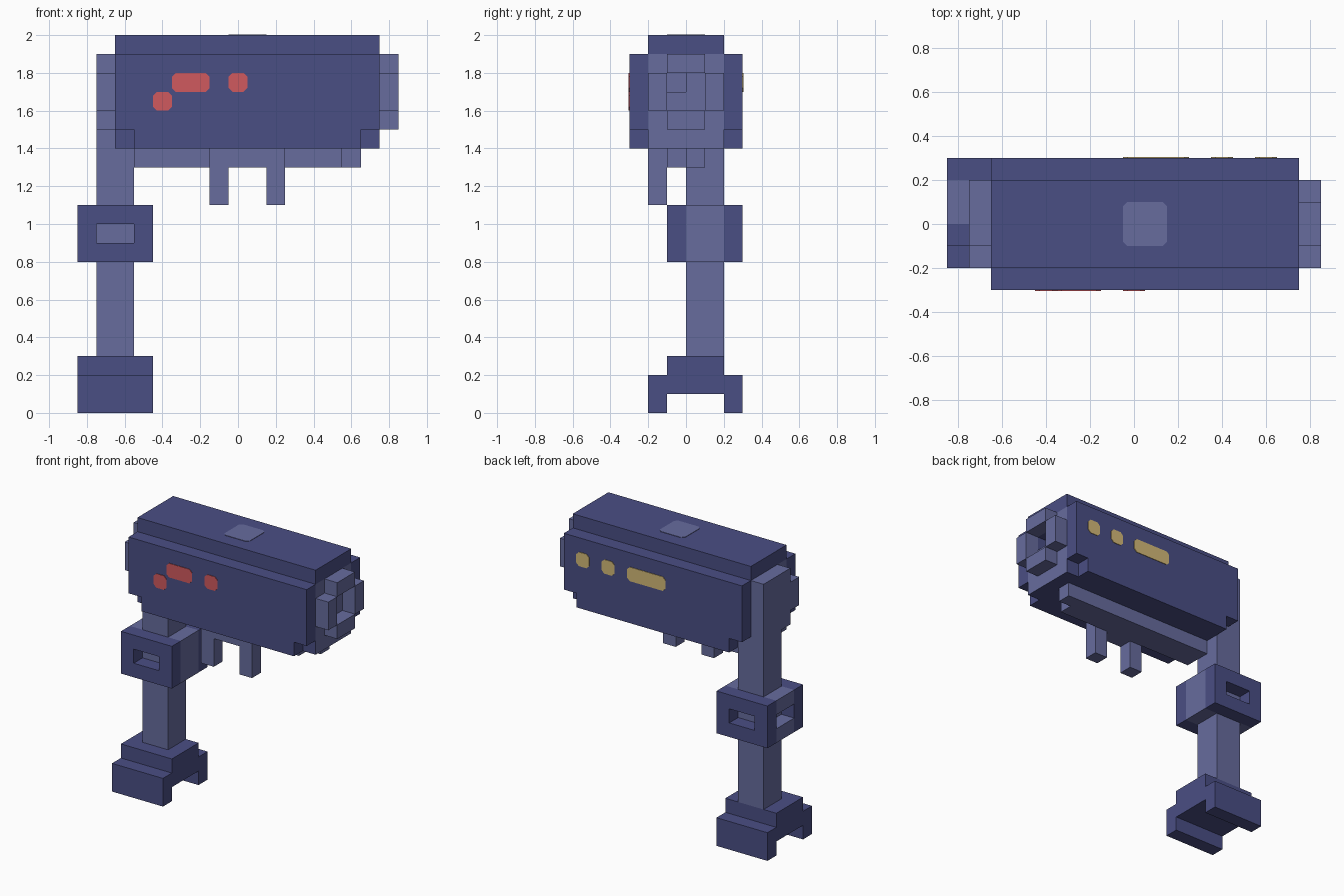
import bpy, bmesh

if "Cube" in bpy.data.objects:
    bpy.data.objects.remove(bpy.data.objects["Cube"])

def srgb(h):
    v = [int(h[i:i + 2], 16) / 255 for i in (0, 2, 4)]
    return [c / 12.92 if c <= 0.04045 else ((c + 0.055) / 1.055) ** 2.4 for c in v] + [1.0]

def material(name, h):
    m = bpy.data.materials.new(name)
    m.diffuse_color = srgb(h)
    m.use_nodes = True
    m.node_tree.nodes["Principled BSDF"].inputs["Base Color"].default_value = m.diffuse_color
    return m

DARK = material("dark indigo", "4A4E84")
LIGHT = material("light indigo", "676C9E")
RED = material("red", "D05A5F")
YELLOW = material("sand yellow", "D4BA78")

def finish(name, bm, *mats):
    bmesh.ops.recalc_face_normals(bm, faces=bm.faces)
    me = bpy.data.meshes.new(name)
    bm.to_mesh(me)
    bm.free()
    for m in mats:
        me.materials.append(m)
    ob = bpy.data.objects.new(name, me)
    bpy.context.collection.objects.link(ob)
    return ob

def boxes(name, mat, *specs):
    """One object from boxes given as x0, x1, y0, y1, z0, z1."""
    bm = bmesh.new()
    for x0, x1, y0, y1, z0, z1 in specs:
        for v in bmesh.ops.create_cube(bm, size=1)["verts"]:
            v.co = (x1 if v.co.x > 0 else x0, y1 if v.co.y > 0 else y0, z1 if v.co.z > 0 else z0)
    return finish(name, bm, mat)

def prism(name, mat, pts, place, d0, d1):
    """Extrude a 2D outline from depth d0 to d1; place(u, v, d) gives xyz."""
    bm = bmesh.new()
    f = bm.faces.new([bm.verts.new(place(u, v, d0)) for u, v in pts])
    new = bmesh.ops.extrude_face_region(bm, geom=[f])["geom"]
    a, b = place(0, 0, d0), place(0, 0, d1)
    bmesh.ops.translate(bm, vec=[q - p for p, q in zip(a, b)],
                        verts=[g for g in new if isinstance(g, bmesh.types.BMVert)])
    return finish(name, bm, mat)

def xz(u, v, d):
    return (u, d, v)

def xy(u, v, d):
    return (u, v, d)

def chip(u0, u1, v0, v1, c=0.02):
    """Rectangle outline with clipped corners."""
    return [(u0 + c, v0), (u1 - c, v0), (u1, v0 + c), (u1, v1 - c),
            (u1 - c, v1), (u0 + c, v1), (u0, v1 - c), (u0, v0 + c)]

# Base: raised block on two side feet
boxes("base", DARK, (-.85, -.45, -.1, .2, .1, .3))
boxes("base_feet", DARK, (-.85, -.45, -.2, -.1, 0, .2), (-.85, -.45, .2, .3, 0, .2))

# Post
boxes("post", LIGHT, (-.75, -.55, 0, .2, .3, 1.5))

# Joint: two dark plates with windows around a light core, slot on the left
for side, y0, y1 in (("front", -.1, 0), ("back", .2, .3)):
    boxes("joint_plate_" + side, DARK,
          (-.85, -.45, y0, y1, .8, .9), (-.85, -.45, y0, y1, 1, 1.1),
          (-.85, -.75, y0, y1, .9, 1), (-.55, -.45, y0, y1, .9, 1))
boxes("joint_core", LIGHT, (-.85, -.75, 0, .2, .8, .9), (-.85, -.75, 0, .2, 1, 1.1),
      (-.55, -.45, 0, .2, .8, 1.1))

# Body core: dark, with light end faces and a small pit in the right end
core = bmesh.new()
for x0, x1, y0, y1, z0, z1 in ((-.65, .65, -.2, .2, 1.4, 1.9),
                               (.65, .75, -.2, -.1, 1.4, 1.9), (.65, .75, 0, .2, 1.4, 1.9),
                               (.65, .75, -.1, 0, 1.4, 1.7), (.65, .75, -.1, 0, 1.8, 1.9)):
    for v in bmesh.ops.create_cube(core, size=1)["verts"]:
        v.co = (x1 if v.co.x > 0 else x0, y1 if v.co.y > 0 else y0, z1 if v.co.z > 0 else z0)
core.normal_update()
for f in core.faces:
    f.material_index = 1 if abs(f.normal.x) > .5 else 0
finish("body_core", core, DARK, LIGHT)
boxes("body_lid", DARK, (-.65, .75, -.2, .2, 1.9, 2))

# Side panels with notched lower corners
panel = [(-.55, 1.4), (.65, 1.4), (.65, 1.5), (.75, 1.5), (.75, 1.9),
         (-.65, 1.9), (-.65, 1.5), (-.55, 1.5)]
prism("front_panel", DARK, panel, xz, -.3, -.2)
prism("back_panel", DARK, panel, xz, .2, .3)

# Left end cap and right end ring
boxes("left_cap", LIGHT, (-.75, -.65, -.1, .2, 1.5, 1.9), (-.75, -.65, -.2, -.1, 1.6, 1.8))
boxes("right_ring", LIGHT, (.75, .85, -.1, .1, 1.8, 1.9), (.75, .85, -.1, .1, 1.5, 1.6),
      (.75, .85, -.2, -.1, 1.6, 1.8), (.75, .85, .1, .2, 1.6, 1.8))

# Underside rail, end stud and hanging bracket
boxes("bottom_rail", LIGHT, (-.55, .55, -.1, .1, 1.3, 1.4))
boxes("rail_stud", LIGHT, (.55, .65, 0, .1, 1.3, 1.4))
boxes("bracket", LIGHT, (-.15, .25, -.2, -.1, 1.3, 1.4),
      (-.15, -.05, -.2, -.1, 1.1, 1.3), (.15, .25, -.2, -.1, 1.1, 1.3))

# Coloured marker plates
for i, (x0, x1, z0) in enumerate(((-.45, -.35, 1.6), (-.35, -.15, 1.7), (-.05, .05, 1.7))):
    prism(f"front_marker_{i + 1}", RED, chip(x0, x1, z0, z0 + .1), xz, -.304, -.3)
for i, (x0, x1) in enumerate(((.55, .65), (.35, .45), (-.05, .25))):
    prism(f"back_marker_{i + 1}", YELLOW, chip(x0, x1, 1.7, 1.8), xz, .3, .304)
prism("top_marker", LIGHT, chip(-.05, .15, -.1, .1), xy, 2, 2.003)
